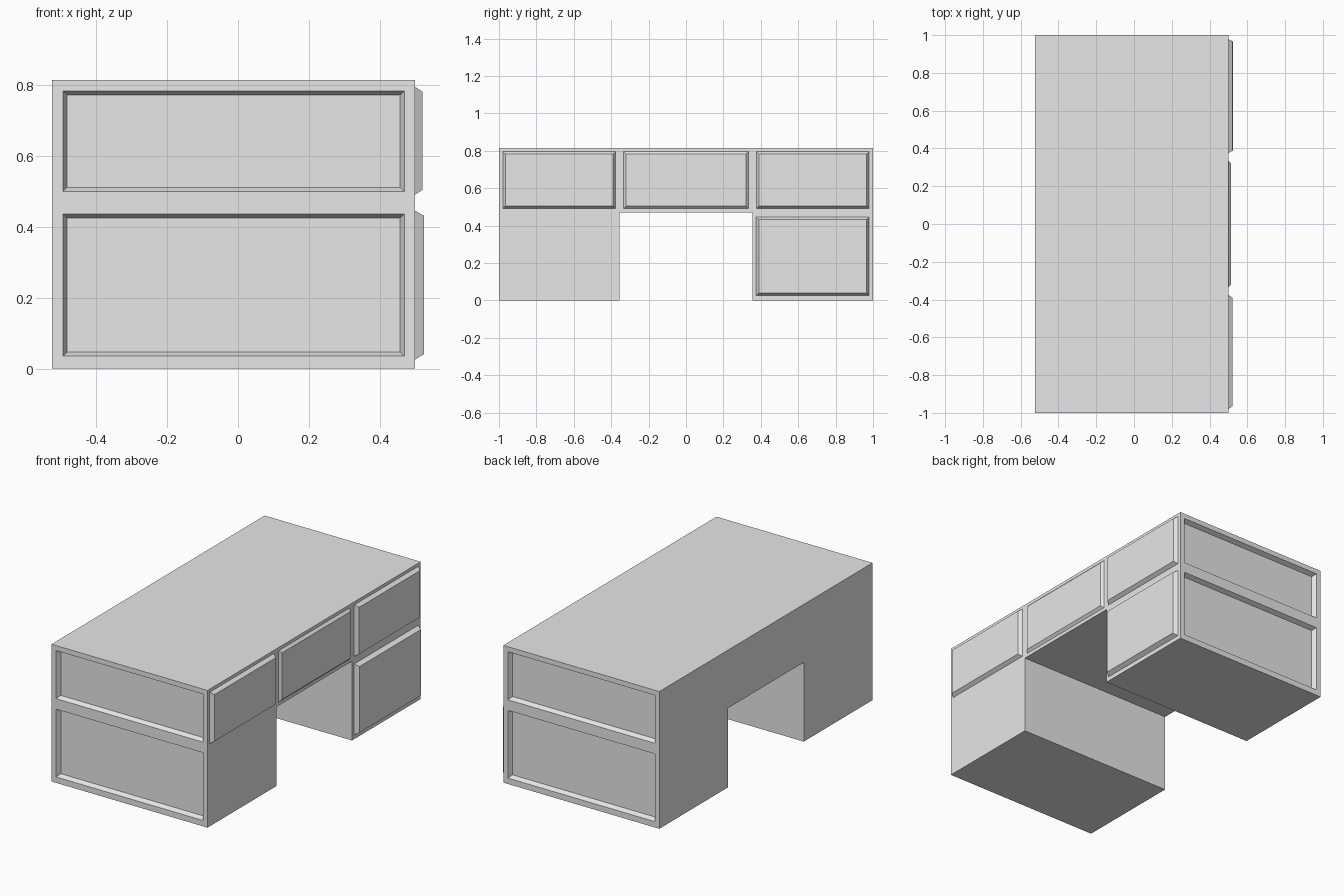
import bpy
import bmesh
from mathutils import Vector

cube = bpy.data.objects.get("Cube")
if cube:
    bpy.data.objects.remove(cube, do_unlink=True)

# Single painted finish
grey = bpy.data.materials.new("light_grey")
grey.use_nodes = True
colour = (0.8, 0.8, 0.8, 1)
grey.diffuse_color = colour
grey.node_tree.nodes["Principled BSDF"].inputs["Base Color"].default_value = colour

BACK, FACE, HEIGHT = -0.525, 0.5, 0.815
KNEE_Y, KNEE_Z = 0.355, 0.47


def make_object(name, bm):
    bmesh.ops.recalc_face_normals(bm, faces=bm.faces)
    mesh = bpy.data.meshes.new(name)
    bm.to_mesh(mesh)
    bm.free()
    mesh.materials.append(grey)
    obj = bpy.data.objects.new(name, mesh)
    bpy.context.collection.objects.link(obj)
    return obj


# Desk body: an arch profile swept from back to drawer side
def desk_body():
    bm = bmesh.new()
    half = [(1, HEIGHT), (1, 0), (KNEE_Y, 0), (KNEE_Y, KNEE_Z)]
    profile = half + [(-y, z) for y, z in reversed(half)]
    face = bm.faces.new([bm.verts.new((BACK, y, z)) for y, z in profile])
    swept = bmesh.ops.extrude_face_region(bm, geom=[face], use_keep_orig=True)
    verts = [g for g in swept["geom"] if isinstance(g, bmesh.types.BMVert)]
    bmesh.ops.translate(bm, verts=verts, vec=(FACE - BACK, 0, 0))
    bmesh.ops.recalc_face_normals(bm, faces=bm.faces)

    # Sunken end panels: cut the two ends into a frame, then inset the fields
    def end_faces():
        return [f for f in bm.faces
                if abs(f.normal.y) > 0.9 and abs(f.calc_center_median().y) > 0.99]

    cuts = [("x", -0.495), ("x", 0.47)]
    rows = [(0.035, 0.437), (0.5, 0.785)]
    cuts += [("z", z) for row in rows for z in row]
    for axis, at in cuts:
        normal = Vector((axis == "x", 0, axis == "z"))
        faces = end_faces()
        edges = {e for f in faces for e in f.edges}
        verts = {v for f in faces for v in f.verts}
        bmesh.ops.bisect_plane(bm, geom=faces + list(edges) + list(verts),
                               plane_co=normal * at, plane_no=normal)
    bm.normal_update()
    fields = []
    for f in end_faces():
        c = f.calc_center_median()
        if -0.49 < c.x < 0.46 and any(lo < c.z < hi for lo, hi in rows):
            fields.append(f)
    bmesh.ops.inset_individual(bm, faces=fields, thickness=0.017, depth=-0.027)
    return make_object("desk_body", bm)


# Raised drawer front with sloping edges
def drawer(name, y0, y1, z0, z1, proud, slope=0.015):
    bm = bmesh.new()
    bmesh.ops.create_cube(bm, size=1)
    for v in bm.verts:
        outer = v.co.x > 0
        inset = slope if outer else 0
        v.co = (FACE + proud if outer else FACE - 0.001,
                y1 - inset if v.co.y > 0 else y0 + inset,
                z1 - inset if v.co.z > 0 else z0 + inset)
    return make_object(name, bm)


desk_body()
drawer("upper_right_drawer", -0.98, -0.375, 0.49, 0.797, 0.021)
drawer("upper_middle_drawer", -0.335, 0.335, 0.49, 0.797, 0.014)
drawer("upper_left_drawer", 0.375, 0.98, 0.49, 0.797, 0.021)
drawer("lower_left_drawer", 0.375, 0.98, 0.025, 0.447, 0.025)
